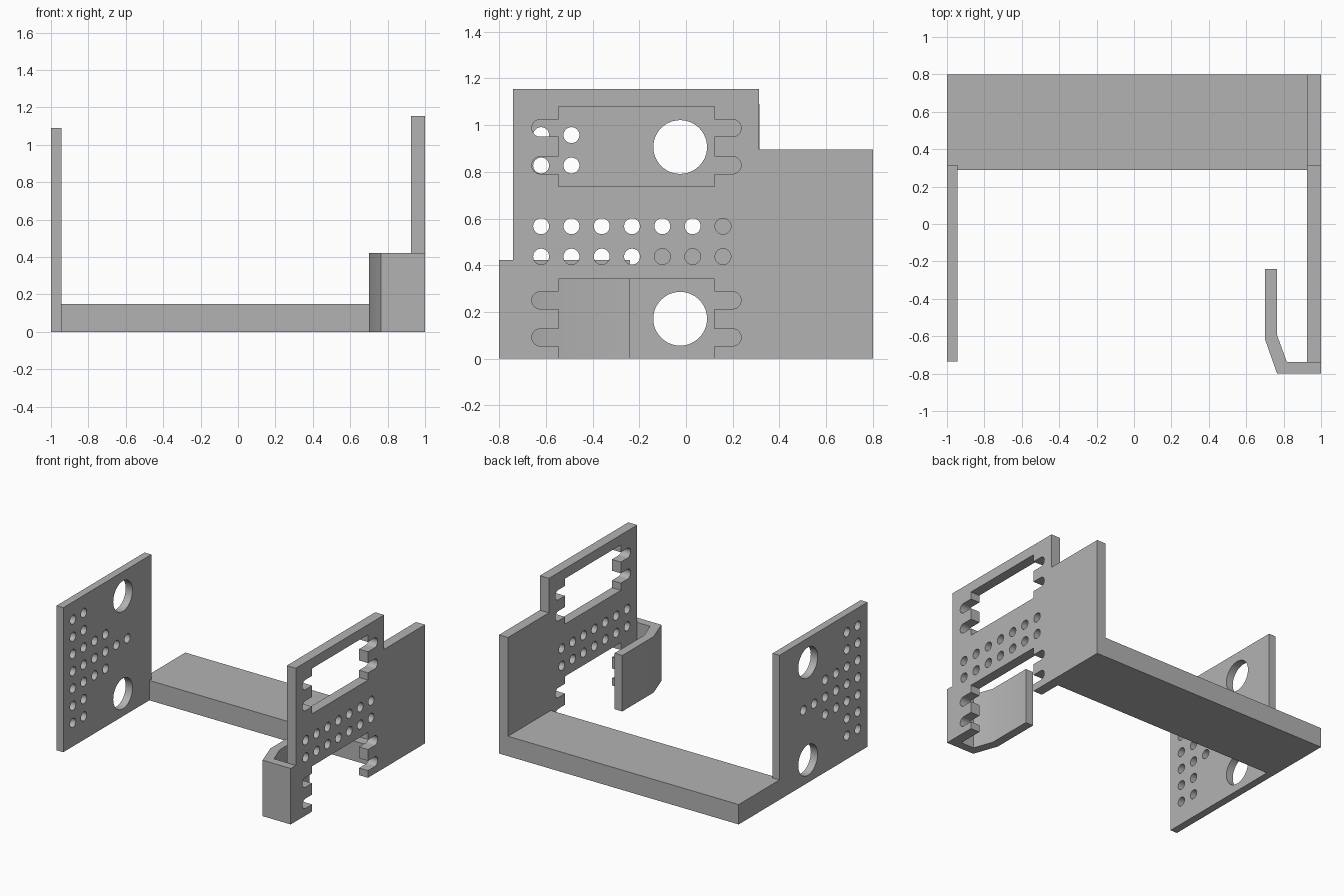
import bpy
import bmesh
from math import pi, sin, cos, radians
from mathutils import Matrix

default = bpy.data.objects.get("Cube")
if default:
    bpy.data.objects.remove(default, do_unlink=True)

grey = bpy.data.materials.new("plain grey")
grey.use_nodes = True
grey.diffuse_color = (0.45, 0.45, 0.45, 1)
grey.node_tree.nodes["Principled BSDF"].inputs["Base Color"].default_value = grey.diffuse_color

# Local x, y, z of an upright plate become world y, z, x
UPRIGHT = Matrix.Rotation(pi / 2, 4, 'Z') @ Matrix.Rotation(pi / 2, 4, 'X')


def plate(name, loops, low, high, turn=Matrix.Identity(4)):
    """Extrude a flat outline with holes between two depths."""
    curve = bpy.data.curves.new(name + " profile", 'CURVE')
    curve.dimensions = '2D'
    curve.fill_mode = 'BOTH'
    curve.extrude = (high - low) / 2
    for points in loops:
        spline = curve.splines.new('POLY')
        spline.points.add(len(points) - 1)
        for point, (u, v) in zip(spline.points, points):
            point.co = (u, v, 0, 1)
        spline.use_cyclic_u = True
    helper = bpy.data.objects.new(name + " helper", curve)
    bpy.context.collection.objects.link(helper)
    graph = bpy.context.evaluated_depsgraph_get()
    mesh = bpy.data.meshes.new_from_object(helper.evaluated_get(graph))
    bpy.data.objects.remove(helper, do_unlink=True)
    bpy.data.curves.remove(curve)

    mesh.transform(turn @ Matrix.Translation((0, 0, (low + high) / 2)))
    bm = bmesh.new()
    bm.from_mesh(mesh)
    bmesh.ops.remove_doubles(bm, verts=bm.verts, dist=0.0001)
    bmesh.ops.recalc_face_normals(bm, faces=bm.faces)
    bm.to_mesh(mesh)
    bm.free()

    mesh.name = name
    mesh.materials.clear()
    mesh.materials.append(grey)
    obj = bpy.data.objects.new(name, mesh)
    bpy.context.collection.objects.link(obj)
    bpy.ops.object.select_all(action='DESELECT')
    obj.select_set(True)
    bpy.context.view_layer.objects.active = obj
    bpy.ops.object.shade_smooth_by_angle(angle=radians(30))
    return obj


def rectangle(u0, v0, u1, v1):
    return [(u0, v0), (u1, v0), (u1, v1), (u0, v1)]


def circle(u, v, r, n=32):
    return [(u + r * cos(2 * pi * i / n), v + r * sin(2 * pi * i / n)) for i in range(n)]


def notched_window(bottom):
    """Window with two round-ended slots on each side, from bottom to bottom."""
    middle, half, tip, r = -0.212, 0.333, 0.448, 0.037
    side = [(half, bottom)]
    for offset in (0.091, 0.25):
        z = bottom + offset
        side.append((half, z - r))
        for i in range(17):
            a = -pi / 2 + pi * i / 16
            side.append((tip - r + r * cos(a), z + r * sin(a)))
        side.append((half, z + r))
    side.append((half, bottom + 0.342))
    return ([(middle - d, z) for d, z in side]
            + [(middle + d, z) for d, z in reversed(side)])


# Small holes share one grid on both side panels
def peg(column, row):
    return circle(-0.62 + 0.1297 * column, 0.567 + 0.13 * row, 0.034)


# Base slab
plate("base", [rectangle(-1, 0.29, 0.925, 0.8)], 0, 0.15)

# Right side panel: two large holes and an arrow of small ones
reach = [3, 3, 1, 1, 0, 0]
pegs = [peg(c, r) for c, n in enumerate(reach) for r in range(-n, n + 1)]
large = [circle(-0.025, z, 0.115, 48) for z in (0.171, 0.906)]
plate("right_panel", [rectangle(-0.735, 0, 0.315, 1.09)] + large + pegs,
      -1, -0.943, UPRIGHT)

# Left side panel: stepped top, closed upper window, lower window open below
outline = ([(-0.74, 0)] + notched_window(0)
           + [(0.8, 0), (0.8, 0.895), (0.313, 0.895), (0.313, 1.155), (-0.74, 1.155)])
rows = [peg(c, r) for c in range(7) for r in (-1, 0)]
plate("left_panel", [outline, notched_window(0.737)] + rows, 0.925, 1, UPRIGHT)

# Bent hook at the front of the left panel
hook = [(1, -0.8), (0.765, -0.8), (0.7, -0.615), (0.7, -0.24),
        (0.765, -0.24), (0.765, -0.595), (0.817, -0.737), (1, -0.737)]
plate("hook", [hook], 0, 0.422)
